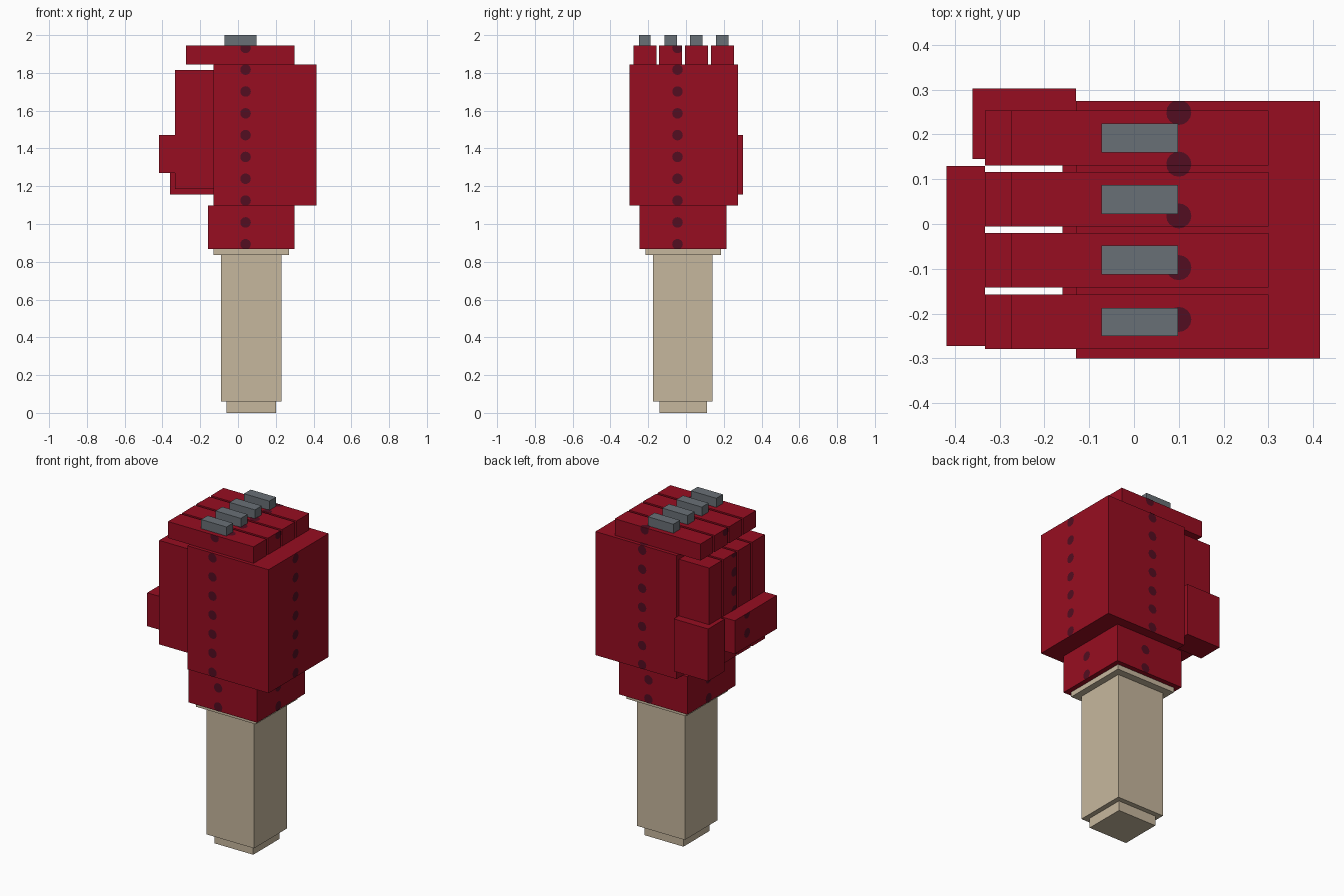
import bpy, bmesh, math
from mathutils import Vector

if "Cube" in bpy.data.objects:
    bpy.data.objects.remove(bpy.data.objects["Cube"])


def material(name, rgb):
    m = bpy.data.materials.new(name)
    m.diffuse_color = (*rgb, 1.0)
    m.use_nodes = True
    m.node_tree.nodes["Principled BSDF"].inputs["Base Color"].default_value = m.diffuse_color
    return m


RED = material("red", (0.31, 0.004, 0.015))
DARK = material("dark red", (0.085, 0.004, 0.015))
BEIGE = material("beige", (0.565, 0.474, 0.337))
GREY = material("grey", (0.141, 0.162, 0.181))


def finish(bm, name, mat):
    mesh = bpy.data.meshes.new(name)
    bm.to_mesh(mesh)
    bm.free()
    mesh.materials.append(mat)
    obj = bpy.data.objects.new(name, mesh)
    bpy.context.collection.objects.link(obj)


def box(name, x, y, z, mat):
    """Box from its (min, max) extents on each axis."""
    bm = bmesh.new()
    bmesh.ops.create_cube(bm, size=1)
    for v in bm.verts:
        v.co = [r[0] if c < 0 else r[1] for c, r in zip(v.co, (x, y, z))]
    finish(bm, name, mat)
    return (x, y, z)


DOT_R, STEP = 0.028, 0.1155


def dots(name, extents, axis, side, fixed, run, start):
    """Column of round spots on one box face, clipped to the face edges."""
    bm = bmesh.new()
    cross = 3 - axis - run
    sign = 1 if side else -1
    for k in range(10):
        pts = []
        for i in range(16):
            a = math.tau * i / 16
            p = [0, 0, 0]
            p[axis] = extents[axis][side] + sign * 0.002
            p[cross] = fixed + DOT_R * math.cos(a)
            p[run] = start + STEP * k + DOT_R * math.sin(a)
            for c in (cross, run):
                p[c] = min(max(p[c], extents[c][0]), extents[c][1])
            v = Vector(p)
            if not any((v - q).length < 1e-5 for q in pts):
                pts.append(v)
        # skip spots that miss the face
        if any(max(p[c] for p in pts) - min(p[c] for p in pts) < 0.004
               for c in (cross, run)):
            continue
        face = bm.faces.new([bm.verts.new(p) for p in pts])
        face.normal_update()
        if face.normal[axis] * sign < 0:
            face.normal_flip()
    if bm.faces:
        finish(bm, name, DARK)
    else:
        bm.free()


Z0 = 0.893   # height of the lowest spot
FRONT, BACK, RIGHT, LEFT = (1, 0, 0.04), (1, 1, 0.10), (0, 1, -0.045), (0, 0, 0.015)


def side_dots(name, extents, faces):
    for i, (axis, side, fixed) in enumerate(faces):
        dots(f"{name}_spots_{i}", extents, axis, side, fixed, 2, Z0)


# Forearm
box("arm_end", (-0.06, 0.20), (-0.14, 0.11), (0.0, 0.06), BEIGE)
box("forearm", (-0.09, 0.23), (-0.175, 0.14), (0.06, 0.837), BEIGE)
box("arm_collar", (-0.13, 0.27), (-0.215, 0.185), (0.837, 0.867), BEIGE)

# Glove cuff and palm
cuff = box("glove_cuff", (-0.16, 0.30), (-0.245, 0.215), (0.867, 1.097), RED)
side_dots("cuff", cuff, (FRONT, BACK, RIGHT, LEFT))
palm = box("palm", (-0.13, 0.415), (-0.30, 0.275), (1.097, 1.845), RED)
side_dots("palm", palm, (FRONT, BACK, RIGHT))
dots("palm_top_spots", palm, 2, 1, 0.10, 1, -0.213)

# Four fingers, each with a knuckle segment, folded segment and stud
studs = ((-0.25, -0.187), (-0.113, -0.048), (0.022, 0.087), (0.16, 0.224))
for n in range(4):
    y0 = -0.279 + 0.1367 * n
    y = (y0, y0 + 0.122)
    top = box(f"finger_top_{n}", (-0.274, 0.30), y, (1.845, 1.945), RED)
    side_dots(f"finger_top_{n}", top, (FRONT, BACK, RIGHT, LEFT))
    dots(f"finger_upper_spots_{n}", top, 2, 1, 0.10, 1, -0.213)
    fold = box(f"finger_fold_{n}", (-0.333, -0.13), y, (1.185, 1.815), RED)
    side_dots(f"finger_fold_{n}", fold, (LEFT,))
    box(f"knuckle_stud_{n}", (-0.072, 0.098), studs[n], (1.945, 2.0), GREY)

# Thumb
box("thumb_base", (-0.36, -0.13), (0.145, 0.302), (1.155, 1.472), RED)
tip = box("thumb_tip", (-0.418, -0.333), (-0.272, 0.13), (1.27, 1.472), RED)
side_dots("thumb_tip", tip, (LEFT,))
